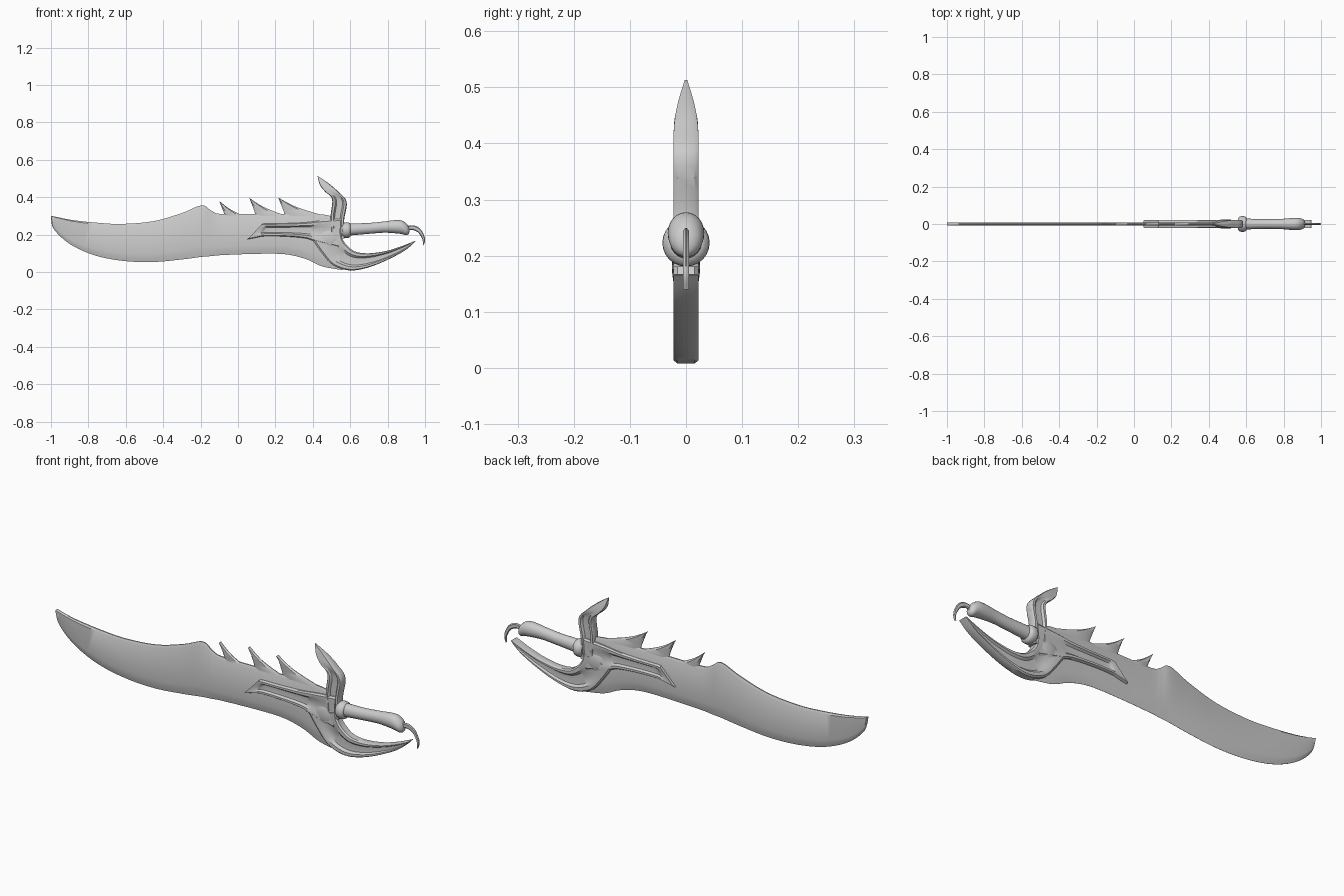
import bpy
import bmesh
import math

cube = bpy.data.objects.get("Cube")
if cube:
    bpy.data.objects.remove(cube, do_unlink=True)

steel = bpy.data.materials.new("grey steel")
steel.use_nodes = True
GREY = (0.6, 0.6, 0.6, 1)
steel.diffuse_color = GREY
steel.node_tree.nodes["Principled BSDF"].inputs["Base Color"].default_value = GREY


def smooth_path(stations, steps):
    """Pass a smooth curve through stations of any dimension."""
    last = len(stations) - 1
    result = []
    for i in range(last):
        p0, p1 = stations[max(i - 1, 0)], stations[i]
        p2, p3 = stations[i + 1], stations[min(i + 2, last)]
        for k in range(steps):
            t = k / steps
            result.append([
                b + t * ((c - a) / 2 + t * ((2 * a - 5 * b + 4 * c - d) / 2
                                            + t * (3 * b - a - 3 * c + d) / 2))
                for a, b, c, d in zip(p0, p1, p2, p3)])
    result.append(list(stations[-1]))
    return result


def skin(name, rings):
    """Join closed rings of points into a capped, smooth-shaded object."""
    bm = bmesh.new()
    loops = [[bm.verts.new(p) for p in ring] for ring in rings]
    for a, b in zip(loops, loops[1:]):
        for i in range(len(a)):
            j = (i + 1) % len(a)
            bm.faces.new((a[i], a[j], b[j], b[i]))
    bm.faces.new(loops[0])
    bm.faces.new(loops[-1])
    bmesh.ops.remove_doubles(bm, verts=bm.verts, dist=0.0003)
    bmesh.ops.recalc_face_normals(bm, faces=bm.faces)
    mesh = bpy.data.meshes.new(name)
    bm.to_mesh(mesh)
    bm.free()
    mesh.materials.append(steel)
    obj = bpy.data.objects.new(name, mesh)
    bpy.context.collection.objects.link(obj)
    bpy.ops.object.select_all(action="DESELECT")
    obj.select_set(True)
    bpy.context.view_layer.objects.active = obj
    bpy.ops.object.shade_smooth_by_angle(angle=math.radians(35))
    return obj


def strip(name, stations, profile, half, steps=5):
    """Loft between two edges; a station is edge a, edge b, thickness, groove.

    The profile lists position across, thickness and groove depth."""
    rings = []
    for ax, az, bx, bz, w, g in smooth_path(stations, steps):
        side = [(ax + (bx - ax) * t, half * max(w, 0) * (y - depth * g),
                 az + (bz - az) * t) for t, y, depth in profile]
        back = [(x, -y, z) for x, y, z in reversed(side)]
        rings.append(side + back)
    return skin(name, rings)


def plain(rows):
    return [row + (1, 0) for row in rows]


# Blade: flat body with a ground lower edge
BLADE = [(0, .35, 0), (.05, 1, 0), (.8, 1, 0), (.9, .7, 0), (1, .05, 0)]
strip("blade", plain([
    (-1, .30, -1, .298), (-.96, .292, -.985, .23), (-.88, .277, -.9, .15),
    (-.75, .263, -.77, .09), (-.62, .257, -.62, .06), (-.45, .272, -.46, .053),
    (-.3, .315, -.3, .067), (-.195, .356, -.2, .08), (-.14, .326, -.14, .085),
    (-.09, .31, -.09, .09), (.1, .31, .1, .097), (.25, .31, .25, .095),
    (.36, .31, .36, .07), (.47, .305, .45, .03), (.55, .28, .56, .01)]),
    BLADE, .009)

# Swept-back teeth along the spine
LENS = [(0, .2, 0), (.2, 1, 0), (.8, 1, 0), (1, .2, 0)]
for number, (x, z, width) in enumerate(
        [(-.1, .378, .85), (.06, .396, .95), (.216, .396, 1.2)], 1):
    shape = [(.036, -.11, .22, -.1), (.029, -.075, .12, -.065),
             (.014, -.035, .055, -.035), (0, 0, .002, 0)]
    strip(f"spine_tooth_{number}", plain(
        [(x + a, z + b, x + c * width, z + d) for a, b, c, d in shape]),
        LENS, .0085)

# Guard: three arms with raised rims and sunken middles
RIMMED = [(0, .7, 0), (.06, 1, 0), (.2, 1, 0), (.3, 1, .45),
          (.5, 1, .5), (.7, 1, .45), (.8, 1, 0), (.94, 1, 0), (1, .7, 0)]
strip("guard_blade_arm", [
    (.13, .257, .05, .174, 1, 0), (.15, .259, .1, .184, 1, .3),
    (.17, .259, .14, .191, 1, 1), (.25, .26, .25, .19, 1, 1),
    (.36, .265, .36, .18, 1, 1), (.44, .275, .42, .16, 1, .6),
    (.55, .285, .54, .13, .95, 0)], RIMMED, .0225)

strip("guard_horn", [
    (.5, .18, .57, .18, .98, .4), (.498, .22, .571, .215, .98, 1),
    (.495, .3, .568, .28, .98, 1), (.503, .39, .581, .375, .98, .8),
    (.465, .43, .535, .43, .95, 0), (.438, .465, .487, .472, .65, 0),
    (.425, .513, .427, .513, .1, 0)], RIMMED, .0225)

strip("guard_fang", [
    (.4, .17, .555, .21, .97, 0), (.45, .1, .56, .175, .98, .4),
    (.51, .035, .585, .14, 1, 1), (.6, .008, .63, .108, 1, 1),
    (.7, .025, .7, .1, 1, 1), (.81, .07, .79, .112, 1, 1),
    (.9, .12, .87, .136, 1, .6), (.95, .166, .947, .167, 1, 0)], RIMMED, .0225)

# Rounded boss where the arms meet
bpy.ops.mesh.primitive_uv_sphere_add(segments=32, ring_count=16, radius=1,
                                     location=(.49, 0, .18))
hub = bpy.context.object
hub.name = "guard_hub"
hub.scale = (.07, .025, .06)
hub.data.materials.append(steel)
bpy.ops.object.shade_smooth()


def turned(name, stations, steps, squash=1):
    """Round part along x; a station is x, centre height, radius."""
    sides = 24
    turns = [i * math.tau / sides for i in range(sides)]
    return skin(name, [
        [(x, squash * r * math.cos(a), z + r * math.sin(a)) for a in turns]
        for x, z, r in smooth_path(stations, steps)])


# Collar and swelling grip
turned("grip_collar", [(.555, .223, .03), (.568, .223, .041),
                       (.592, .223, .041), (.602, .225, .031)], 3)
turned("grip", [(.58, .226, .033), (.63, .229, .031), (.7, .233, .029),
                (.78, .24, .03), (.84, .242, .035), (.875, .239, .036),
                (.9, .228, .031), (.913, .222, .018), (.917, .22, .001)],
       4, .9)

# Thin curved claw on the pommel
strip("pommel_claw", plain([
    (.88, .24, .88, .215), (.915, .248, .91, .222), (.945, .248, .935, .224),
    (.975, .23, .963, .211), (.995, .195, .98, .186),
    (1, .165, .988, .165), (.99, .14, .989, .141)]), LENS, .005)
